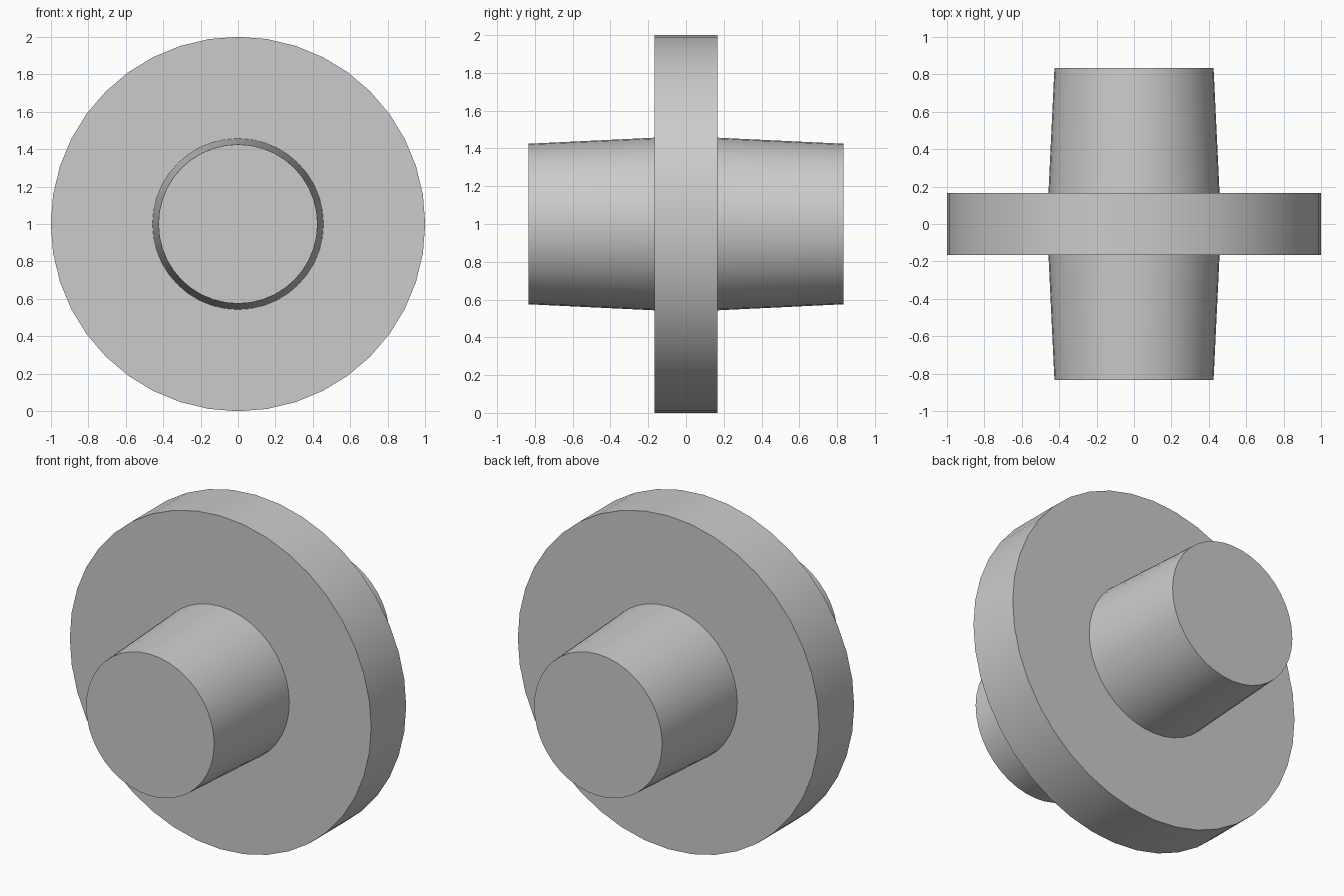
import bpy, math

cube = bpy.data.objects.get("Cube")
if cube:
    bpy.data.objects.remove(cube)

DISC_HALF, HUB_END = 0.166, 0.833
SIDES = 40

grey = bpy.data.materials.new("plain grey")
grey.use_nodes = True
colour = (0.6, 0.6, 0.6, 1)
grey.diffuse_color = colour
grey.node_tree.nodes["Principled BSDF"].inputs["Base Color"].default_value = colour


def turned_part(name, base, tip, y0, y1):
    """Round part along y, from radius base at y0 to radius tip at y1."""
    direction = 1 if y1 > y0 else -1
    bpy.ops.mesh.primitive_cone_add(
        vertices=SIDES, radius1=base, radius2=tip, depth=abs(y1 - y0),
        location=(0, (y0 + y1) / 2, 1),
        rotation=(-direction * math.pi / 2, 0, 0))
    part = bpy.context.object
    part.name = name
    part.data.materials.append(grey)
    bpy.ops.object.shade_smooth_by_angle(angle=math.radians(30))
    return part


# Wide central disc
turned_part("disc", 1, 1, -DISC_HALF, DISC_HALF)

# Tapered hubs on both faces
for name, side in (("front_hub", -1), ("back_hub", 1)):
    turned_part(name, 0.457, 0.425, side * DISC_HALF, side * HUB_END)
